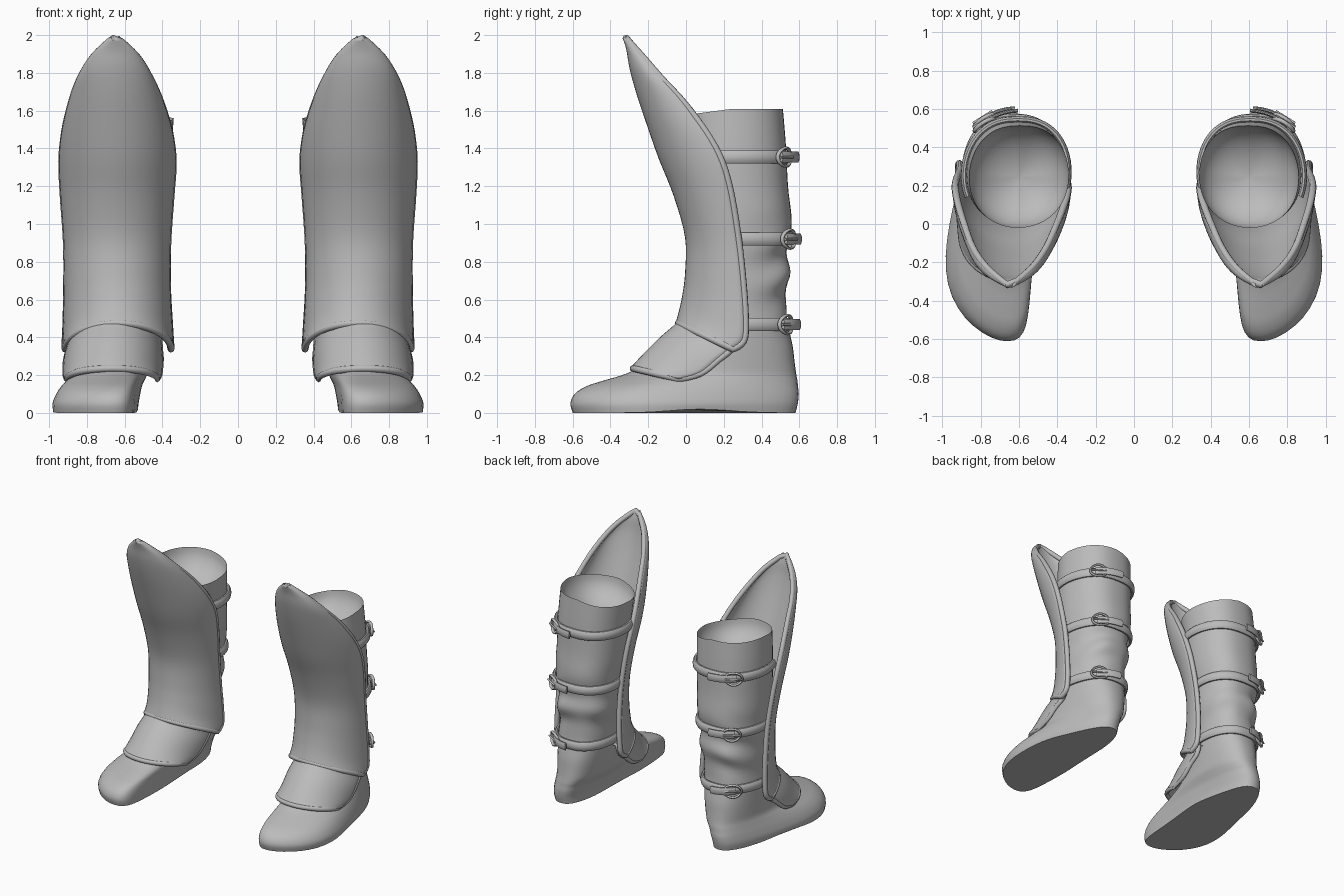
import bpy, bmesh, math
from mathutils import Vector

cube = bpy.data.objects.get("Cube")
if cube:
    bpy.data.objects.remove(cube)

mat = bpy.data.materials.new("plain grey")
mat.use_nodes = True
GREY = (0.5, 0.5, 0.5, 1)
mat.diffuse_color = GREY
mat.node_tree.nodes["Principled BSDF"].inputs["Base Color"].default_value = GREY


# Helpers
def mix(rows, f):
    """Catmull-Rom interpolation of table rows at fractional index f."""
    i = min(max(int(f), 0), len(rows) - 2)
    t = f - i
    a, b, c, d = (rows[min(max(k, 0), len(rows) - 1)] for k in range(i - 1, i + 3))
    return [q + t / 2 * (r - p + t * (2 * p - 5 * q + 4 * r - s + t * (3 * (q - r) + s - p)))
            for p, q, r, s in zip(a, b, c, d)]


def grid_object(name, rows, closed=False, cap_start=False, cap_end=False, thickness=0):
    """Skin rows of points; mirror the part to the other leg."""
    bm = bmesh.new()
    vs = [[bm.verts.new(p) for p in row] for row in rows]
    n = len(rows[0])
    for lo, hi in zip(vs, vs[1:]):
        for j in range(n if closed else n - 1):
            k = (j + 1) % n
            bm.faces.new((lo[j], lo[k], hi[k], hi[j]))
    if cap_start:
        bm.faces.new(vs[0][::-1])
    if cap_end:
        bm.faces.new(vs[-1])
    bmesh.ops.recalc_face_normals(bm, faces=bm.faces)
    mesh = bpy.data.meshes.new(name)
    bm.to_mesh(mesh)
    bm.free()
    ob = bpy.data.objects.new(name, mesh)
    bpy.context.collection.objects.link(ob)
    mesh.materials.append(mat)
    bpy.ops.object.select_all(action='DESELECT')
    ob.select_set(True)
    bpy.context.view_layer.objects.active = ob
    bpy.ops.object.shade_smooth_by_angle(angle=math.radians(50))
    if thickness:
        solid = ob.modifiers.new("thickness", 'SOLIDIFY')
        solid.thickness = thickness
        solid.offset = 0
    mirror = ob.modifiers.new("other leg", 'MIRROR')
    mirror.use_mirror_merge = False


def tube(name, path, across, up_size, out_size, closed=False, sides=10):
    """Sweep an oval section along a path; across gives each outward normal."""
    rows = []
    for i, p in enumerate(path):
        a = path[i - 1] if closed or i else p
        b = path[(i + 1) % len(path)] if closed or i < len(path) - 1 else p
        out = across[i]
        side = (b - a).normalized().cross(out).normalized()
        rows.append([p + out * out_size * math.cos(s) + side * up_size * math.sin(s)
                     for s in (2 * math.pi * k / sides for k in range(sides))])
    if closed:
        rows.append(rows[0])
    grid_object(name, rows, True, not closed, not closed)


# Boot slices: height, front y, back y, back x, front x, back width, front width, toe hook
BOOT = [
    (0, -.60, .58, .69, .80, .165, .265, .14),
    (.05, -.612, .592, .69, .80, .17, .268, .14),
    (.10, -.59, .597, .68, .785, .175, .255, .13),
    (.14, -.53, .593, .67, .765, .18, .235, .12),
    (.17, -.44, .59, .66, .74, .185, .22, .10),
    (.21, -.31, .583, .65, .705, .19, .205, .06),
    (.27, -.20, .575, .645, .69, .195, .20, .02),
    (.35, -.11, .565, .64, .68, .20, .205, 0),
    (.45, -.03, .545, .635, .67, .205, .21, 0),
    (.60, .04, .525, .63, .66, .205, .21, 0),
    (.72, .05, .552, .62, .65, .215, .225, 0),
    (.82, .05, .53, .62, .65, .225, .23, 0),
    (.92, .045, .55, .62, .65, .23, .235, 0),
    (1.05, .02, .557, .615, .64, .245, .25, 0),
    (1.20, 0, .54, .61, .63, .255, .255, 0),
    (1.40, -.01, .53, .605, .62, .26, .26, 0),
    (1.60, -.02, .513, .595, .605, .26, .26, 0),
]


def boot_point(row, a):
    z, yf, yb, xb, xf, wb, wf, hook = row
    u, c = math.sin(a), math.cos(a)
    f = (1 - u) / 2
    c = math.copysign(abs(c) ** (.8 + .15 * max(0, -u)), c)
    x = xb + (xf - xb) * f - hook * max(0, -u) ** 3 + (wb + (wf - wb) * f) * c
    y = (yf + yb) / 2 + (yb - yf) / 2 * u
    # Soft leather folds around the ankle and calf
    fold = math.exp(-((z - .75) / .22) ** 2) * .007 * max(0, u + .4)
    fold *= math.sin(z * 28 + 2 * math.sin(2 * a + 1))
    # Arched sole, and a top edge that dips at the front and the inner side
    z += .02 * max(0, 1 - z / .05) * math.exp(-((y - .08) / .22) ** 2)
    z += max(0, z - 1.4) / .2 * (.01 - .035 * max(0, -u) - .05 * max(0, -c))
    return Vector((x + fold * c, y + fold * u, z))


def row_at(z):
    i = next(k for k in range(len(BOOT) - 1) if BOOT[k + 1][0] >= z)
    return mix(BOOT, i + (z - BOOT[i][0]) / (BOOT[i + 1][0] - BOOT[i][0]))


SEG, STEP = 48, 4
angles = [2 * math.pi * k / SEG for k in range(SEG)]
boot_rows = [[boot_point(mix(BOOT, i / STEP), a) for a in angles]
             for i in range((len(BOOT) - 1) * STEP + 1)]
grid_object("boot", boot_rows, True, cap_start=True)

# Hollow bowl closing the boot opening
rim_ring = boot_rows[-1]
middle = sum(rim_ring, Vector()) / SEG
bowl = []
for k in range(9):
    t = k / 8 * 1.5
    bowl.append([middle + (p - middle) * math.cos(t) - Vector((0, 0, .2 * math.sin(t)))
                 for p in rim_ring])
grid_object("boot_lining", bowl, True, cap_end=True)


# Curved plates: front y, front z, edge y, edge z, half width, centre x
def plate(name, table, thickness, rim):
    def point(row, t):
        yf, zf, ye, ze, hw, xc = row
        s, b = math.sin(t * math.pi / 2), 1 - math.cos(t * math.pi / 2)
        return Vector((xc + hw * s, yf + (ye - yf) * b, zf + (ze - zf) * b))
    ts = [k / 14 - 1 for k in range(29)]
    rows = [[point(mix(table, i / 4), t) for t in ts] for i in range((len(table) - 1) * 4 + 1)]
    grid_object(name, rows, thickness=thickness)
    # Rolled rim around the border
    border = rows[0] + [r[-1] for r in rows[1:]] + [r[0] for r in rows[-2:0:-1]]
    centre = Vector((table[0][5], .25, 0))
    outs = [Vector((p.x - centre.x, p.y - centre.y, 0)).normalized() for p in border]
    tube(name + "_rim", border, outs, rim, rim, closed=True, sides=8)


plate("shin_guard", [
    (-.04, .475, .25, .338, .28, .635),
    (-.022, .54, .305, .38, .279, .636),
    (-.005, .62, .315, .48, .274, .637),
    (.01, .74, .305, .66, .267, .64),
    (.01, .93, .28, .90, .268, .64),
    (-.05, 1.15, .24, 1.15, .285, .64),
    (-.13, 1.35, .19, 1.33, .295, .638),
    (-.19, 1.52, .11, 1.48, .28, .64),
    (-.25, 1.70, -.01, 1.64, .238, .645),
    (-.285, 1.83, -.13, 1.77, .187, .65),
    (-.30, 1.92, -.23, 1.885, .115, .65),
    (-.318, 1.984, -.317, 1.983, .012, .65)], .03, .019)

plate("instep_guard", [
    (-.28, .235, -.04, .18, .24, .667),
    (-.22, .30, .08, .21, .25, .665),
    (-.13, .39, .17, .28, .25, .66),
    (-.04, .47, .24, .34, .24, .655),
    (.0, .54, .26, .43, .23, .65)], .026, .018)


# Straps with buckles at the outer back of the leg
def wrap(z, start, end, gap, count=36, lift=0):
    path, outs = [], []
    row = row_at(z)
    for k in range(count + 1):
        a = math.radians(start + (end - start) * k / count)
        out = Vector((math.cos(a), math.sin(a), 0))
        path.append(boot_point(row, a) + out * (gap + lift * k / count))
        outs.append(out)
    return path, outs


BUCKLE = 58
for label, z in (("upper", 1.355), ("middle", .92), ("lower", .47)):
    tube(label + "_strap", *wrap(z, -25, 205, .012), .036, .018)
    # Loose strap end passing through the buckle
    tube(label + "_strap_tail", *wrap(z, BUCKLE - 5, 90, .034, 12, .025), .03, .01)
    path, outs = wrap(z, BUCKLE, BUCKLE + 1, .044, 1)
    mid, out = path[0], outs[0]
    along = Vector((-out.y, out.x, 0))
    # Oval buckle frame, bent with the leg
    ring = []
    for k in range(24):
        s = 2 * math.pi * k / 24
        ring.append(mid + along * .062 * math.cos(s) + Vector((0, 0, .048 * math.sin(s)))
                    - out * .012 * math.cos(s) ** 2)
    tube(label + "_buckle", ring, [out] * 24, .009, .011, closed=True, sides=8)
    prong = [mid + along * d + out * .006 for d in (-.06, 0, .06)]
    tube(label + "_buckle_prong", prong, [out] * 3, .007, .007, sides=8)
